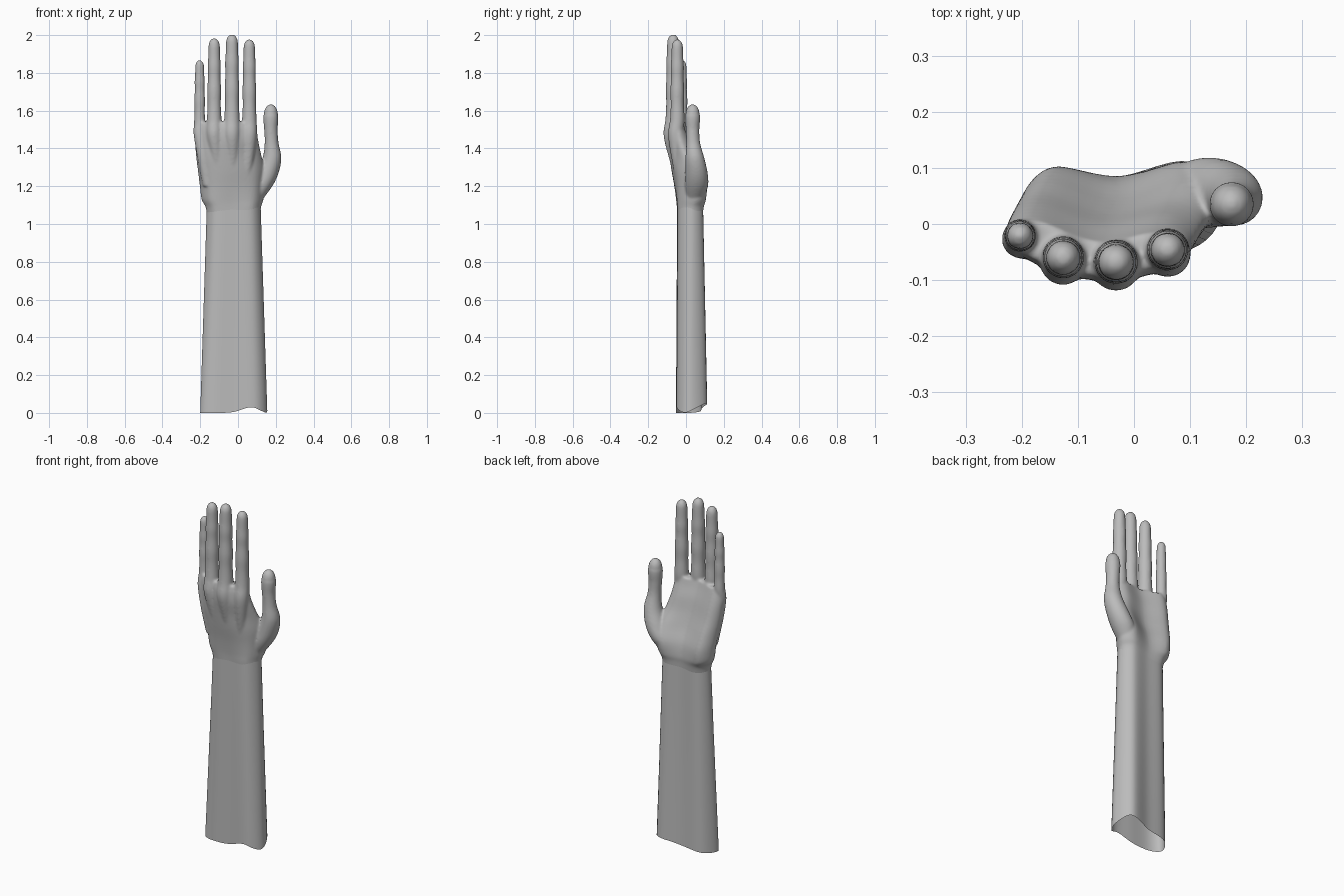
import bpy, bmesh, math
from mathutils import Vector

if "Cube" in bpy.data.objects:
    bpy.data.objects.remove(bpy.data.objects["Cube"])

skin = bpy.data.materials.new("plain grey")
skin.diffuse_color = (0.5, 0.5, 0.5, 1)
skin.use_nodes = True
skin.node_tree.nodes["Principled BSDF"].inputs["Base Color"].default_value = skin.diffuse_color


def spline(pts, sub, closed=False):
    """Smooth curve through points of any dimension."""
    n = len(pts)
    pick = (lambda i: pts[i % n]) if closed else (lambda i: pts[max(0, min(n - 1, i))])
    out = []
    for i in range(n if closed else n - 1):
        a, b, c, d = (pick(i + k) for k in (-1, 0, 1, 2))
        for s in range(sub):
            t = s / sub
            out.append([0.5 * (2 * q + (r - p) * t + (2 * p - 5 * q + 4 * r - w) * t * t
                               + (3 * q - p - 3 * r + w) * t ** 3)
                        for p, q, r, w in zip(a, b, c, d)])
    if not closed:
        out.append(list(pts[-1]))
    return out


def loft(bm, rings, capped=True):
    loops = [[bm.verts.new(p) for p in ring] for ring in rings]
    n = len(loops[0])
    for lo, hi in zip(loops, loops[1:]):
        for i in range(n):
            bm.faces.new((lo[i], lo[(i + 1) % n], hi[(i + 1) % n], hi[i]))
    if capped:
        bm.faces.new(loops[0][::-1])
        bm.faces.new(loops[-1])


def section(row):
    """Cross-section: left and right edge points, three front and three back depths."""
    z, xl, yl, xr, yr, f1, f2, f3, b1, b2, b3 = row
    x1, x2, x3 = (xl + (xr - xl) * k for k in (0.15, 0.5, 0.85))
    pts = [(xl, yl), (x1, f1), (x2, f2), (x3, f3), (xr, yr), (x3, b3), (x2, b2), (x1, b1)]
    return [(x, y, z) for x, y in spline(pts, 6, True)]


def tube(bm, path):
    """Round limb along x, y, z, radius points with a domed tip."""
    rows = spline(path, 6)
    x, y, z, r = rows.pop()
    dome = 1.4 * r
    rows = [p for p in rows if p[2] < z - dome]
    for k in range(8):
        a = k / 7 * 1.5
        rows.append([x, y, z - dome + dome * math.sin(a), r * math.cos(a)])
    loft(bm, [[(px + pr * math.cos(t * math.tau / 20), py + pr * math.sin(t * math.tau / 20), pz)
               for t in range(20)] for px, py, pz, pr in rows])


def finish(bm, name):
    bmesh.ops.recalc_face_normals(bm, faces=bm.faces)
    me = bpy.data.meshes.new(name)
    bm.to_mesh(me)
    bm.free()
    me.materials.append(skin)
    ob = bpy.data.objects.new(name, me)
    bpy.context.collection.objects.link(ob)
    me.shade_smooth()
    return ob


# Forearm: open sleeve with a wavy lower rim
def clamp(v):
    return max(0.0, min(1.0, v))


def rim(x, y):
    back = clamp(y / 0.1) * clamp((x + 0.2) / 0.3)
    front = clamp(1 - (y + 0.05) / 0.05) * math.exp(-((x - 0.07) / 0.07) ** 2)
    return 0.05 * back + 0.03 * front


bottom = section((0, -0.20, -0.01, 0.155, 0.02, -0.05, -0.05, -0.045, 0.07, 0.085, 0.11))
wrist = section((1.09, -0.165, 0.02, 0.12, 0.03, -0.04, -0.045, -0.035, 0.075, 0.08, 0.088))
bm = bmesh.new()
rings = []
for k in range(13):
    t = k / 12
    rings.append([Vector(a).lerp(Vector(b), t) + Vector((0, 0, rim(a[0], a[1]) * (1 - t)))
                  for a, b in zip(bottom, wrist)])
loft(bm, rings, capped=False)
forearm = finish(bm, "forearm")

# Palm: lofted from the wrist to the knuckles
palm_rows = [
    (1.04, -0.163, 0.02, 0.118, 0.03, -0.038, -0.043, -0.033, 0.073, 0.078, 0.086),
    (1.09, -0.172, 0.02, 0.122, 0.035, -0.042, -0.046, -0.036, 0.082, 0.082, 0.092),
    (1.13, -0.193, 0.03, 0.135, 0.05, -0.044, -0.050, -0.034, 0.098, 0.085, 0.105),
    (1.20, -0.202, 0.03, 0.145, 0.06, -0.050, -0.060, -0.035, 0.100, 0.075, 0.110),
    (1.28, -0.212, 0.015, 0.145, 0.04, -0.060, -0.075, -0.045, 0.080, 0.045, 0.080),
    (1.36, -0.222, 0.0, 0.125, 0.0, -0.068, -0.088, -0.060, 0.055, 0.020, 0.040),
    (1.44, -0.228, -0.01, 0.108, -0.03, -0.070, -0.100, -0.080, 0.035, 0.000, 0.015),
    (1.50, -0.229, -0.018, 0.100, -0.042, -0.068, -0.100, -0.082, 0.018, -0.020, -0.005),
    (1.54, -0.225, -0.02, 0.092, -0.045, -0.062, -0.092, -0.076, 0.005, -0.032, -0.015),
]
bm = bmesh.new()
loft(bm, [section(r) for r in spline(palm_rows, 4)])

# Fingers: little, ring, middle, index, each with a knuckle and two joints
for x, y, top, r in ((-0.203, -0.021, 1.868, 0.028), (-0.126, -0.060, 1.984, 0.036),
                     (-0.032, -0.068, 2.004, 0.038), (0.060, -0.046, 1.978, 0.036)):
    base = 1.47
    ln = top - base
    root = x * 0.75 - 0.008
    path = [(root, -0.022, 1.20, 0.026), (x * 0.9, y * 0.6 - 0.018, 1.35, 0.032),
            (x, y - 0.008, base, r * 1.13), (x, y, base + ln * 0.16, r * 1.08),
            (x, y, base + ln * 0.32, r * 0.98), (x, y, base + ln * 0.46, r * 1.03),
            (x, y, base + ln * 0.60, r * 0.93), (x, y, base + ln * 0.71, r * 0.97),
            (x, y, base + ln * 0.82, r * 0.88), (x, y, top, r * 0.84)]
    tube(bm, path)

# Thumb: thick base mound narrowing to a rounded tip
tube(bm, [(0.085, 0.045, 1.13, 0.045), (0.120, 0.055, 1.20, 0.062), (0.155, 0.055, 1.27, 0.060),
          (0.180, 0.047, 1.35, 0.050), (0.178, 0.038, 1.43, 0.037), (0.174, 0.035, 1.50, 0.036),
          (0.174, 0.035, 1.56, 0.040), (0.174, 0.035, 1.634, 0.037)])
hand = finish(bm, "hand")

# Fuse the hand parts into one soft skin
remesh = hand.modifiers.new("fuse", 'REMESH')
remesh.mode = 'VOXEL'
remesh.voxel_size = 0.006
remesh.use_smooth_shade = True
soft = hand.modifiers.new("soften", 'SMOOTH')
soft.factor = 0.5
soft.iterations = 8
